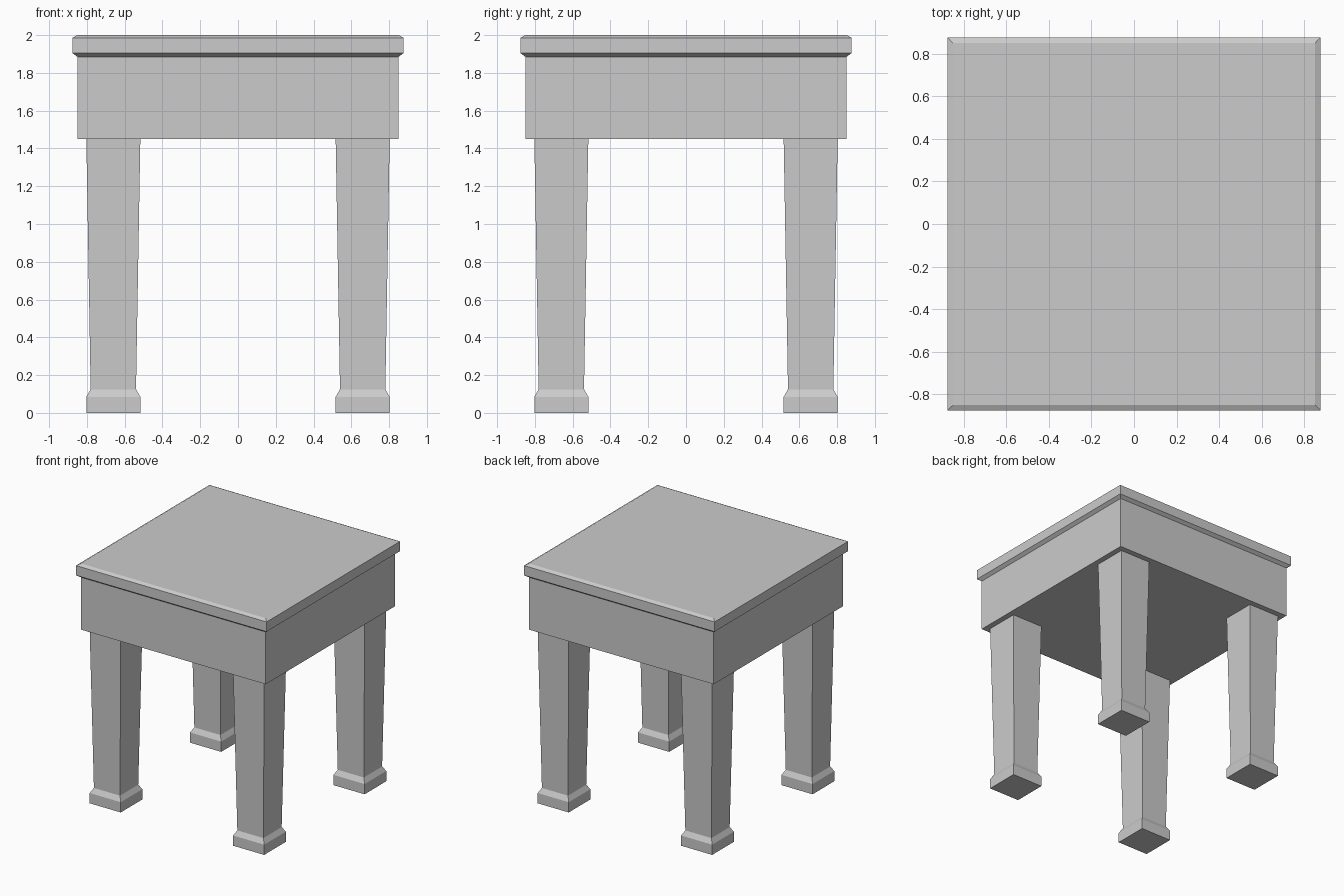
import bpy, bmesh

if "Cube" in bpy.data.objects:
    bpy.data.objects.remove(bpy.data.objects["Cube"])


def square_loft(name, profile, centre=(0, 0)):
    """Stack square rings given as (half width, height) and cap both ends."""
    bm = bmesh.new()
    cx, cy = centre
    rings = []
    for h, z in profile:
        rings.append([bm.verts.new((cx + sx * h, cy + sy * h, z))
                      for sx, sy in ((-1, -1), (1, -1), (1, 1), (-1, 1))])
    for low, high in zip(rings, rings[1:]):
        for i in range(4):
            j = (i + 1) % 4
            bm.faces.new((low[i], low[j], high[j], high[i]))
    bm.faces.new(rings[0][::-1])
    bm.faces.new(rings[-1])
    mesh = bpy.data.meshes.new(name)
    bm.to_mesh(mesh)
    bm.free()
    obj = bpy.data.objects.new(name, mesh)
    bpy.context.collection.objects.link(obj)
    return obj


# Table top with chamfered upper and lower edges
square_loft("table_top", [(0.85, 1.885), (0.877, 1.905), (0.877, 1.986), (0.85, 2.0)])

# Solid box body under the top
square_loft("apron", [(0.85, 1.45), (0.85, 1.885)])

# Four tapered legs with flared block feet
leg_profile = [(0.143, 0), (0.143, 0.085), (0.12, 0.125), (0.143, 1.45)]
for y, side_y in ((-0.66, "front"), (0.66, "back")):
    for x, side_x in ((-0.66, "left"), (0.66, "right")):
        square_loft(f"{side_y}_{side_x}_leg", leg_profile, (x, y))
